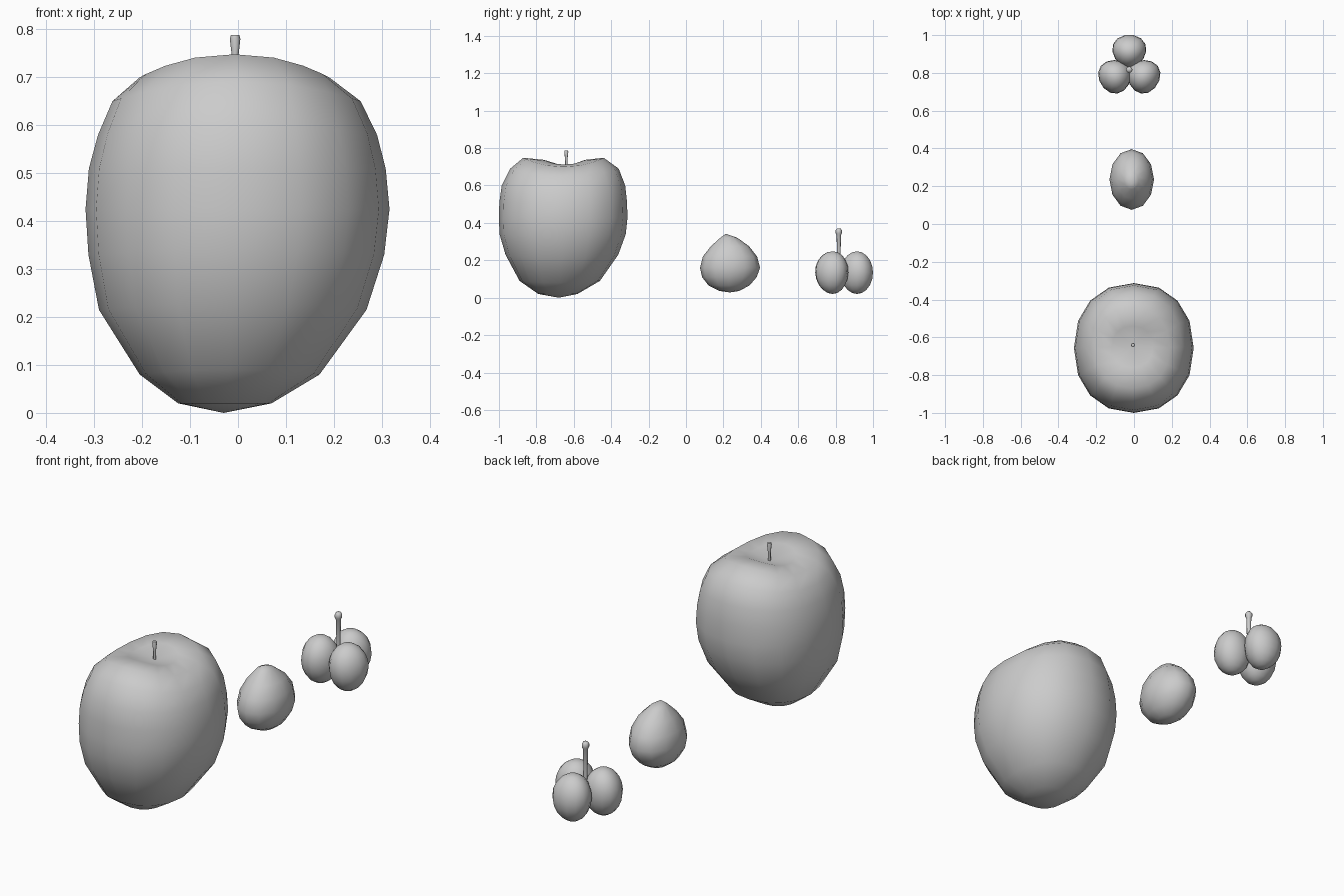
import bpy, bmesh
from math import sin, cos, pi, radians

if "Cube" in bpy.data.objects:
    bpy.data.objects.remove(bpy.data.objects["Cube"])


def finish(name, bm, angle=60):
    bmesh.ops.recalc_face_normals(bm, faces=bm.faces)
    me = bpy.data.meshes.new(name)
    bm.to_mesh(me)
    bm.free()
    ob = bpy.data.objects.new(name, me)
    bpy.context.collection.objects.link(ob)
    bpy.context.view_layer.objects.active = ob
    ob.select_set(True)
    bpy.ops.object.shade_smooth_by_angle(angle=radians(angle))
    ob.select_set(False)
    return ob


def loft(name, bottom, rings, top, sides=16, power=2.0):
    """Rings are (z at sides, z at front/back, xmin, xmax, ymin, ymax)."""
    bm = bmesh.new()
    loops = []
    for zs, zf, x0, x1, y0, y1 in rings:
        loop = []
        for i in range(sides):
            a = 2 * pi * i / sides
            c, s = cos(a), sin(a)
            u = (1 if c > 0 else -1) * abs(c) ** (2 / power)
            v = (1 if s > 0 else -1) * abs(s) ** (2 / power)
            loop.append(bm.verts.new(((x0 + x1) / 2 + u * (x1 - x0) / 2,
                                      (y0 + y1) / 2 + v * (y1 - y0) / 2,
                                      zs + (zf - zs) * s * s)))
        loops.append(loop)
    lo, hi = bm.verts.new(bottom), bm.verts.new(top)
    for i in range(sides):
        j = (i + 1) % sides
        for a, b in zip(loops, loops[1:]):
            bm.faces.new((a[i], a[j], b[j], b[i]))
        bm.faces.new((lo, loops[0][j], loops[0][i]))
        bm.faces.new((hi, loops[-1][i], loops[-1][j]))
    return finish(name, bm)


def stem(name, x, y, profile):
    rings = [(z, z, x - r, x + r, y - r, y + r) for z, r in profile]
    return loft(name, (x, y, profile[0][0]), rings, (x, y, profile[-1][0]), 8)


# Large fruit: tapered base, high front and back shoulders, dip at the stem
loft("large_fruit", (-0.03, -0.68, 0.0), [
    (0.02, 0.02, -0.125, 0.07, -0.79, -0.58),
    (0.08, 0.09, -0.205, 0.17, -0.89, -0.46),
    (0.215, 0.23, -0.29, 0.268, -0.965, -0.362),
    (0.33, 0.34, -0.312, 0.305, -0.997, -0.322),
    (0.425, 0.425, -0.318, 0.316, -1.0, -0.313),
    (0.51, 0.51, -0.311, 0.308, -0.998, -0.315),
    (0.58, 0.60, -0.292, 0.29, -0.985, -0.325),
    (0.65, 0.69, -0.262, 0.256, -0.94, -0.36),
    (0.70, 0.748, -0.205, 0.19, -0.87, -0.44),
    (0.712, 0.737, -0.115, 0.10, -0.76, -0.54),
], (-0.006, -0.64, 0.70), 16, 2.2)
stem("large_fruit_stem", -0.006, -0.64,
     [(0.69, 0.006), (0.745, 0.007), (0.78, 0.011), (0.788, 0.009)])

# Pointed nut
loft("nut", (-0.012, 0.235, 0.028), [
    (0.036, 0.036, -0.055, 0.03, 0.18, 0.285),
    (0.066, 0.066, -0.095, 0.07, 0.12, 0.34),
    (0.11, 0.11, -0.12, 0.095, 0.086, 0.378),
    (0.16, 0.16, -0.13, 0.106, 0.075, 0.396),
    (0.22, 0.22, -0.118, 0.097, 0.09, 0.38),
    (0.275, 0.275, -0.09, 0.07, 0.133, 0.337),
    (0.32, 0.32, -0.05, 0.025, 0.183, 0.275),
], (-0.012, 0.213, 0.342), 12)

# Three berries, wedge-shaped toward the shared stem
for k, ang in enumerate((90, 211, 329)):
    bm = bmesh.new()
    bmesh.ops.create_uvsphere(bm, u_segments=14, v_segments=10, radius=1)
    ca, sa = cos(radians(ang)), sin(radians(ang))
    for v in bm.verts:
        u, w, h = v.co
        r = 0.086 + 0.088 * u
        t = 0.096 * w * (0.93 + 0.14 * u)
        z = 0.134 + 0.114 * h
        t *= 1 + 0.06 * h
        v.co = (-0.025 + r * ca - t * sa, 0.828 + r * sa + t * ca, z)
    finish("berry_%d" % (k + 1), bm)
stem("berry_stem", -0.025, 0.817,
     [(0.12, 0.009), (0.22, 0.009), (0.335, 0.012), (0.345, 0.017),
      (0.36, 0.017), (0.37, 0.010)])
